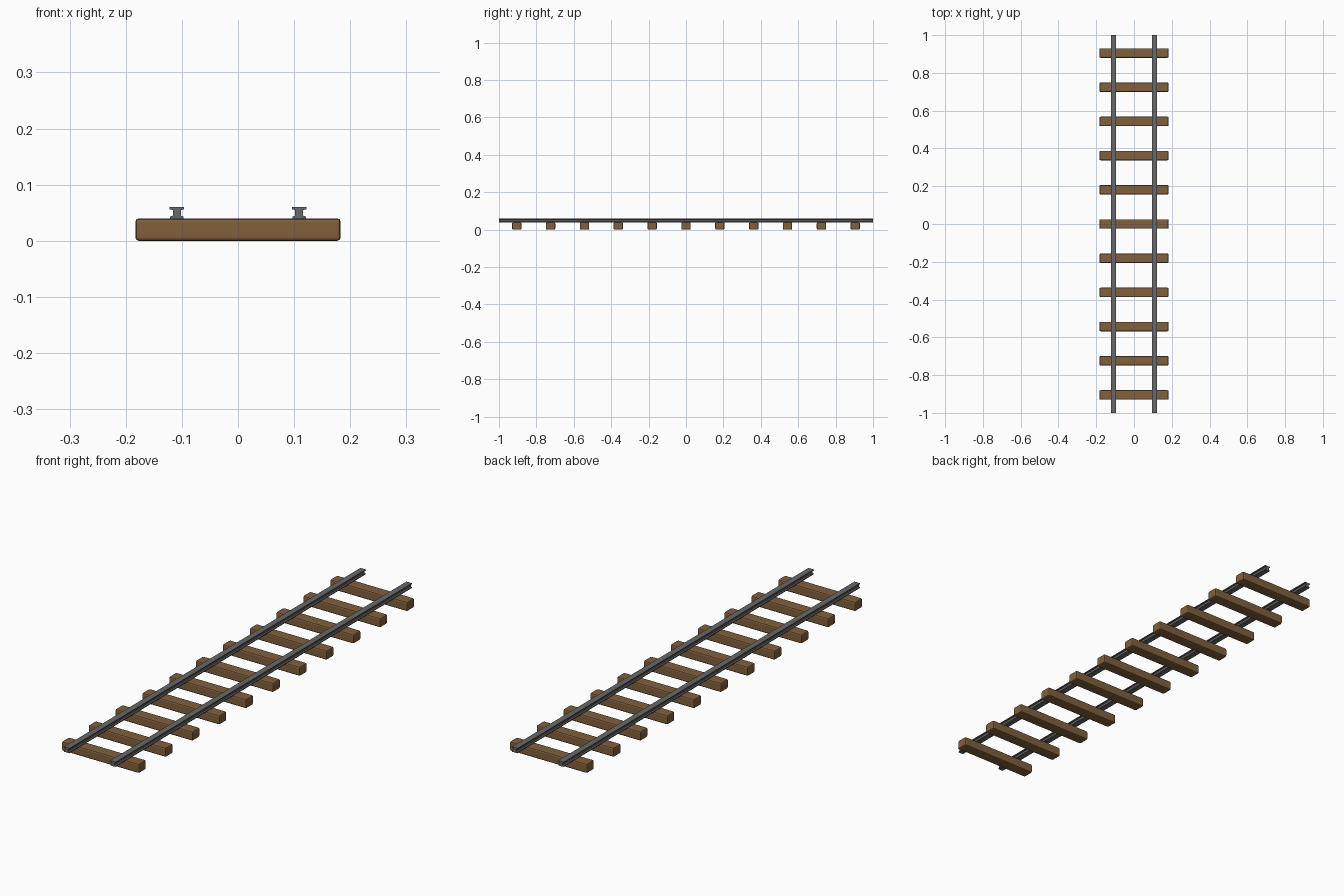
import bpy, bmesh
from mathutils import Matrix

if "Cube" in bpy.data.objects:
    bpy.data.objects.remove(bpy.data.objects["Cube"])


def material(name, rgb):
    m = bpy.data.materials.new(name)
    m.diffuse_color = (*rgb, 1)
    m.use_nodes = True
    m.node_tree.nodes["Principled BSDF"].inputs["Base Color"].default_value = m.diffuse_color
    return m


def finish(bm, name, mat):
    bmesh.ops.recalc_face_normals(bm, faces=bm.faces)
    mesh = bpy.data.meshes.new(name)
    bm.to_mesh(mesh)
    bm.free()
    mesh.materials.append(mat)
    ob = bpy.data.objects.new(name, mesh)
    bpy.context.collection.objects.link(ob)
    return ob


wood = material("brown_wood", (0.22, 0.115, 0.045))
steel = material("dark_steel", (0.14, 0.14, 0.145))

# wooden ties: long blocks with worn, chamfered edges
for i in range(11):
    bm = bmesh.new()
    bmesh.ops.create_cube(bm, size=1, matrix=Matrix.Diagonal((0.366, 0.05, 0.038, 1)))
    bmesh.ops.bevel(bm, geom=bm.edges[:], offset=0.006, segments=2,
                    profile=0.5, affect='EDGES')
    tie = finish(bm, f"tie_{i + 1}", wood)
    tie.location = (0, (i - 5) * 0.181, 0.02)

# rails: half of an I-section, mirrored and extruded along the track
half = [(0.012, 0.039), (0.012, 0.043), (0.007, 0.045),
        (0.007, 0.055), (0.013, 0.056), (0.013, 0.060)]
section = half + [(-x, z) for x, z in reversed(half)]
for side, name in ((-1, "left_rail"), (1, "right_rail")):
    bm = bmesh.new()
    face = bm.faces.new([bm.verts.new((x + side * 0.109, -1, z)) for x, z in section])
    ext = bmesh.ops.extrude_face_region(bm, geom=[face], use_keep_orig=True)
    bmesh.ops.translate(bm, vec=(0, 2, 0),
                        verts=[v for v in ext["geom"] if isinstance(v, bmesh.types.BMVert)])
    finish(bm, name, steel)

# rest the ties exactly on the ground
for ob in bpy.data.objects:
    if ob.name.startswith("tie"):
        ob.scale.z = 0.04 / 0.038
